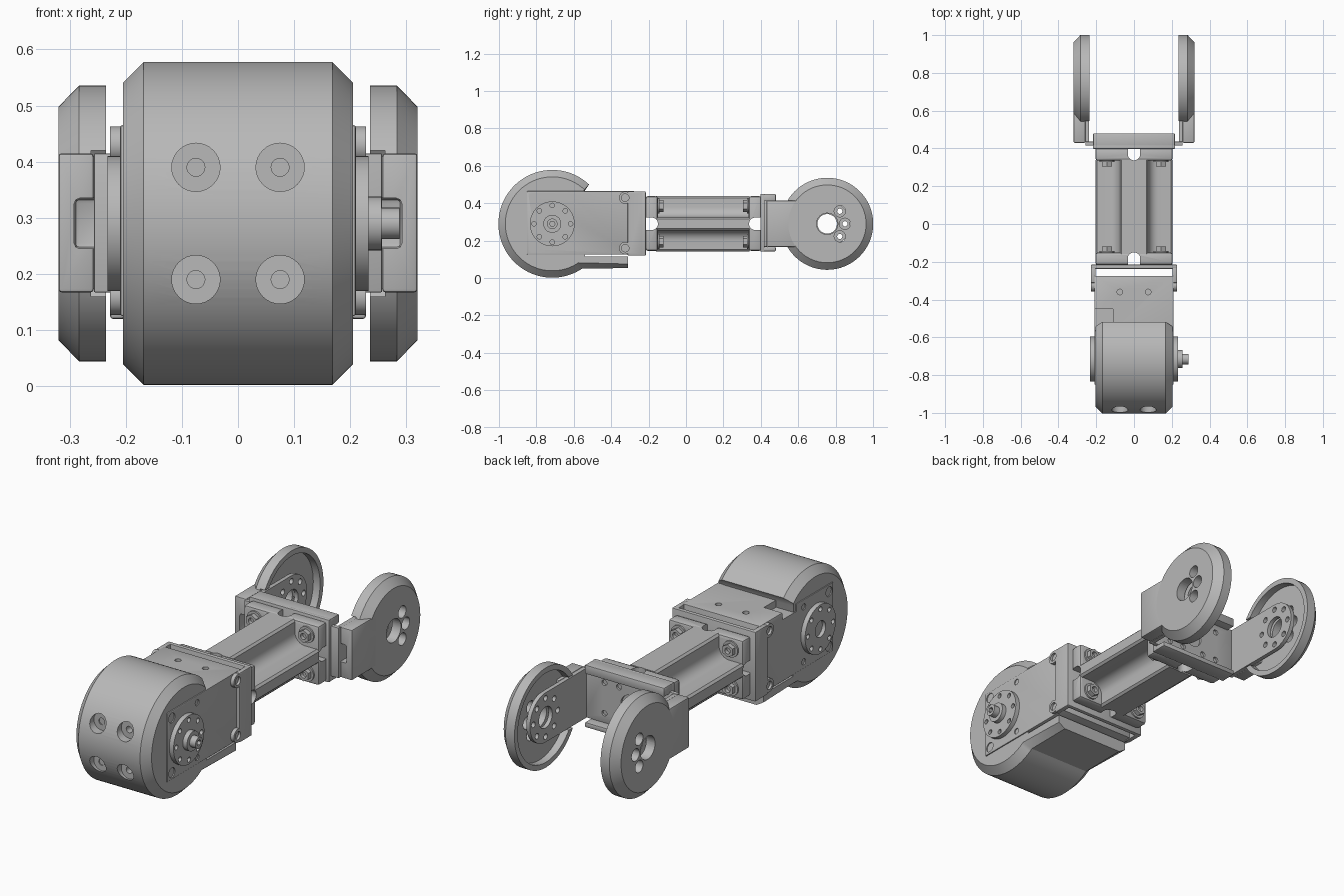
import bpy, bmesh, math
from mathutils import Matrix, Vector

if "Cube" in bpy.data.objects:
    bpy.data.objects.remove(bpy.data.objects["Cube"], do_unlink=True)

grey = bpy.data.materials.new("machined_grey")
grey.use_nodes = True
grey.diffuse_color = (0.48, 0.48, 0.48, 1)
grey.node_tree.nodes["Principled BSDF"].inputs["Base Color"].default_value = (0.48, 0.48, 0.48, 1)

MID = 0.29            # height of every axis
ROLL_Y, DISC_Y = -0.715, 0.755
parts = []


def finish(bm, name):
    bmesh.ops.recalc_face_normals(bm, faces=bm.faces)
    mesh = bpy.data.meshes.new(name)
    bm.to_mesh(mesh)
    bm.free()
    mesh.materials.append(grey)
    ob = bpy.data.objects.new(name, mesh)
    bpy.context.collection.objects.link(ob)
    parts.append(ob)
    return ob


def box(name, xs, ys, zs, bevel=0.0):
    bm = bmesh.new()
    bmesh.ops.create_cube(bm, size=1)
    for v in bm.verts:
        v.co = Vector([(a + b) / 2 + c * abs(b - a) for (a, b), c in zip((xs, ys, zs), v.co)])
    if bevel:
        bmesh.ops.bevel(bm, geom=bm.edges[:], offset=bevel, segments=2, profile=0.5, affect='EDGES')
    return finish(bm, name)


def cyl(name, axis, start, end, centre, r, n=32):
    """Cylinder along axis; centre gives the two other coordinates in order."""
    turn = {'x': Matrix.Rotation(math.pi / 2, 4, 'Y'),
            'y': Matrix.Rotation(math.pi / 2, 4, 'X'), 'z': Matrix()}[axis]
    pos = list(centre)
    pos.insert('xyz'.index(axis), (start + end) / 2)
    bm = bmesh.new()
    bmesh.ops.create_cone(bm, cap_ends=True, segments=n, radius1=r, radius2=r,
                          depth=abs(end - start), matrix=Matrix.Translation(pos) @ turn)
    return finish(bm, name)


def loft(name, loops):
    """Skin a row of matching closed loops and cap both ends."""
    bm = bmesh.new()
    rings = [[bm.verts.new(p) for p in loop] for loop in loops]
    n = len(rings[0])
    for a, b in zip(rings, rings[1:]):
        for i in range(n):
            bm.faces.new((a[i], a[(i + 1) % n], b[(i + 1) % n], b[i]))
    bm.faces.new(rings[0])
    bm.faces.new(rings[-1][::-1])
    return finish(bm, name)


def cut(ob, cutters):
    for c in cutters:
        m = ob.modifiers.new("cut", 'BOOLEAN')
        m.operation, m.solver, m.object = 'DIFFERENCE', 'EXACT', c
    deps = bpy.context.evaluated_depsgraph_get()
    mesh = bpy.data.meshes.new_from_object(ob.evaluated_get(deps))
    ob.modifiers.clear()
    ob.data = mesh
    for c in cutters:
        parts.remove(c)
        bpy.data.objects.remove(c, do_unlink=True)


# Front roller shell: round nose, open top rear, flat tail below
def shell_loop(x, inset):
    r = 0.288 - inset
    arc = [math.radians(47 + 257 * i / 72) for i in range(73)]
    pts = [(ROLL_Y + r * math.cos(a), MID + r * math.sin(a)) for a in arc]
    pts += [(-0.31, 0.053 + inset * 0.6), (-0.31, 0.115), (-0.54, 0.115), (-0.545, 0.46)]
    return [(x, y, z) for y, z in pts]


shell = loft("roller_shell", [shell_loop(-0.205, 0.037), shell_loop(-0.168, 0),
                              shell_loop(0.168, 0), shell_loop(0.205, 0.037)])
holes = []
for x in (-0.075, 0.075):
    for z in (0.19, 0.39):
        holes.append(cyl("cutter", 'y', -1.1, -0.955, (x, z), 0.043))
        holes.append(cyl("cutter", 'y', -0.99, -0.9 if x > 0 else -0.95, (x, z), 0.016, 20))
cut(shell, holes)

# Motor block inside the shell
motor = box("motor_block", (-0.21, 0.21), (-0.85, -0.275), (0.125, 0.465), 0.004)
holes = [box("cutter", (-0.3, -0.11), (-0.56, -0.45), (0.43, 0.6))]
holes += [cyl("cutter", 'z', 0.42, 0.6, (x, -0.36), 0.015, 20) for x in (-0.075, 0.075)]
for s in (-1, 1):
    for z in (0.16, 0.43):
        holes.append(cyl("cutter", 'x', s * 0.185, s * 0.3, (-0.815, z), 0.024, 20))
        holes.append(cyl("cutter", 'x', s * 0.185, s * 0.3, (-0.618, z), 0.015, 20))
cut(motor, holes)

# Output horns with a ring of screw holes, and a shaft on the left only
for s, side in ((1, "left"), (-1, "right")):
    horn = cyl(side + "_horn", 'x', s * 0.2, s * 0.233, (ROLL_Y, MID), 0.12, 48)
    ring = [math.radians(45 * i) for i in range(8)]
    holes = [cyl("cutter", 'x', s * 0.218, s * 0.3,
                 (ROLL_Y + 0.098 * math.cos(a), MID + 0.098 * math.sin(a)), 0.012, 16) for a in ring]
    if s < 0:
        holes.append(cyl("cutter", 'x', -0.215, -0.3, (ROLL_Y, MID), 0.04))
    cut(horn, holes)
cyl("shaft_collar", 'x', 0.23, 0.256, (ROLL_Y, MID), 0.048)
shaft = cyl("shaft_tip", 'x', 0.25, 0.288, (ROLL_Y, MID), 0.028)
cut(shaft, [cyl("cutter", 'x', 0.27, 0.3, (ROLL_Y, MID), 0.015, 6)])

# U bracket joining the motor to the beam
box("motor_bracket_plate", (-0.228, 0.228), (-0.237, -0.215), (0.12, 0.463), 0.005)
for s, side in ((1, "left"), (-1, "right")):
    cheek = box(side + "_bracket_cheek", (s * 0.203, s * 0.228), (-0.312, -0.217), (0.12, 0.463), 0.005)
    cut(cheek, [cyl("cutter", 'x', s * 0.19, s * 0.3, (-0.325, z), 0.03) for z in (0.16, 0.43)])
    for z in (0.16, 0.43):
        boss = cyl(side + "_bracket_boss", 'x', s * 0.2, s * 0.228, (-0.325, z), 0.033)
        cut(boss, [cyl("cutter", 'x', s * 0.216, s * 0.3, (-0.325, z), 0.02, 20)])


# Beam with a filleted cross section
def beam_quarter():
    pts = [(0.205, 0.025), (0.195, 0.035)]
    for i in range(7):
        a = math.radians(270 - 15 * i)
        pts.append((0.13 + 0.055 * math.cos(a), 0.09 + 0.055 * math.sin(a)))
    return pts + [(0.075, 0.138), (0.065, 0.148)]


def beam_loop(y):
    q = beam_quarter()
    pts = q + [(-x, z) for x, z in q[::-1]]
    pts += [(-x, -z) for x, z in q] + [(x, -z) for x, z in q[::-1]]
    return [(x, y, MID + z) for x, z in pts]


def slot(d, y_end, y_in, axis):
    """Round-ended slot open at the end of the beam."""
    w = (MID - 0.033, MID + 0.033) if axis == 'x' else (-0.033, 0.033)
    through = (-0.4, 0.4) if axis == 'x' else (0, 0.6)
    ys = (y_end + d * 0.05, y_in)
    c = (y_in, MID) if axis == 'x' else (0, y_in)
    block = box("cutter", through, ys, w) if axis == 'x' else box("cutter", w, ys, through)
    return [block, cyl("cutter", axis, *through, c, 0.033)]


beam = loft("beam", [beam_loop(-0.16), beam_loop(0.34)])
for d, ys, y_in, label in ((-1, (-0.217, -0.15), -0.183, "front"), (1, (0.335, 0.405), 0.37, "back")):
    flange = box(label + "_beam_flange", (-0.205, 0.205), ys, (0.145, 0.438), 0.014)
    end = ys[0] if d < 0 else ys[1]
    for axis in 'xz':
        cut(flange, slot(d, end, y_in, axis))
        cut(beam, slot(d, end, y_in, axis))
    face = ys[1] if d < 0 else ys[0]
    for x in (-0.142, 0.142):
        for z in (MID - 0.095, MID + 0.095):
            cyl(label + "_washer", 'y', face, face - d * 0.008, (x, z), 0.04)
            nut = cyl(label + "_nut", 'y', face, face - d * 0.03, (x, z), 0.031, 6)
            cut(nut, [cyl("cutter", 'y', face - d * 0.012, face - d * 0.05, (x, z), 0.015, 16)])

# Channel and fork plate at the back end
channel = box("channel_web", (-0.217, 0.217), (0.398, 0.42), (0.142, 0.45), 0.004)
for z, label in (((0.405, 0.45), "upper"), ((0.142, 0.167), "lower")):
    box(label + "_channel_lip", (-0.217, 0.217), (0.4, 0.48), z, 0.006)
plate = box("fork_plate", (-0.257, 0.257), (0.416, 0.436), (0.167, 0.415), 0.003)
cut(plate, [cyl("cutter", 'y', 0.425, 0.5, (x, MID + z), 0.014, 16)
            for x in (-0.14, -0.06, 0.06, 0.14) for z in (-0.075, 0.075)]
    + [cyl("cutter", 'y', 0.425, 0.5, (0, MID), 0.05)])


# Fork arms and their dished covers
def arm_loop(x):
    pts = [(0.42, -0.122)]
    pts += [(DISC_Y + 0.122 * math.cos(math.radians(a)), 0.122 * math.sin(math.radians(a)))
            for a in range(-90, 91, 10)]
    return [(x, y, MID + z) for y, z in pts + [(0.42, 0.122)]]


def lathe(name, profile, n=64):
    bm = bmesh.new()
    vs = [bm.verts.new((x, DISC_Y + r, MID)) for r, x in profile]
    es = [bm.edges.new(p) for p in zip(vs, vs[1:])]
    bmesh.ops.spin(bm, geom=vs + es, cent=(0, DISC_Y, MID), axis=(1, 0, 0),
                   angle=math.tau, steps=n, use_duplicate=False)
    bmesh.ops.remove_doubles(bm, verts=bm.verts, dist=0.0005)
    return finish(bm, name)


SCREWS = [(DISC_Y + 0.095 * math.cos(math.radians(a)), MID + 0.095 * math.sin(math.radians(a)))
          for a in range(0, 360, 45)]
for s, side in ((1, "left"), (-1, "right")):
    arm = loft(side + "_fork_arm", [arm_loop(s * 0.237), arm_loop(s * 0.257)])
    cut(arm, [cyl("cutter", 'x', s * 0.2, s * 0.3, c, 0.014, 16) for c in SCREWS]
        + [cyl("cutter", 'x', s * 0.2, s * 0.3, (DISC_Y, MID), 0.052)])
    cover = lathe(side + "_disc_cover", [(0, s * 0.32), (0.208, s * 0.32), (0.246, s * 0.283),
                                         (0.246, s * 0.235), (0.22, s * 0.235), (0.22, s * 0.272), (0, s * 0.272)])
    cut(cover, [box("cutter", (s * 0.2, s * 0.262), (0.4, 0.65), (0.16, 0.42)),
                cyl("cutter", 'x', s * 0.2, s * 0.4, (DISC_Y, MID), 0.057)]
        + [cyl("cutter", 'x', s * 0.2, s * 0.4, SCREWS[i], 0.03) for i in (-1, 0, 1)])
    tail = box(side + "_cover_tail", (s * 0.257, s * 0.32), (0.43, 0.62), (0.167, 0.415), 0.006)
    cut(tail, [box("cutter", (s * 0.2, s * 0.292), (0.4, 0.5), (0.245, 0.335), 0.01)])

# Smooth the round surfaces, keep hard edges crisp
bpy.ops.object.select_all(action='DESELECT')
for ob in parts:
    ob.select_set(True)
bpy.context.view_layer.objects.active = parts[0]
bpy.ops.object.shade_smooth_by_angle(angle=math.radians(30))
